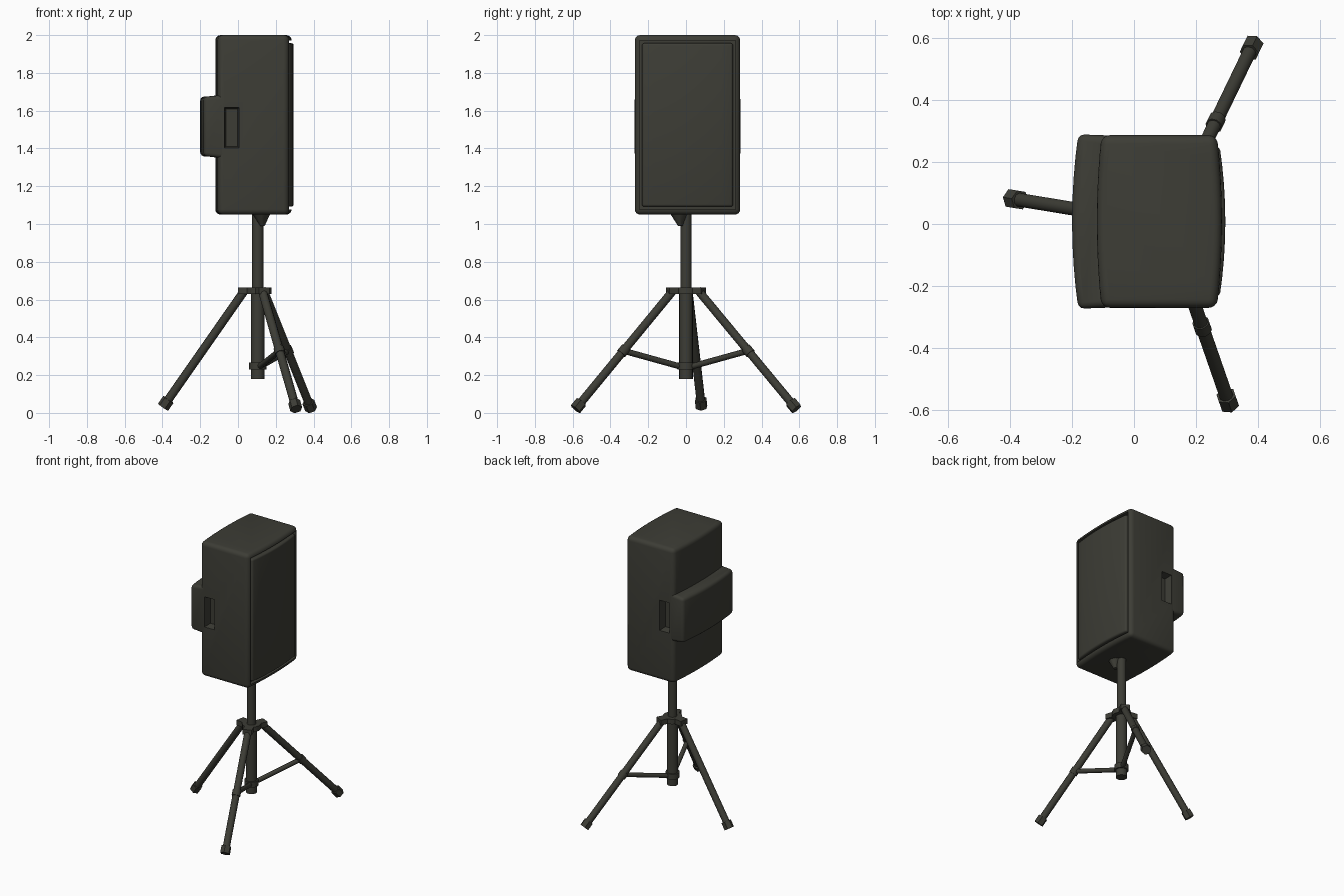
import bpy, bmesh, math
from mathutils import Vector

if "Cube" in bpy.data.objects:
    bpy.data.objects.remove(bpy.data.objects["Cube"])

mat = bpy.data.materials.new("dark olive grey")
mat.diffuse_color = (0.046, 0.046, 0.036, 1)
mat.use_nodes = True
mat.node_tree.nodes["Principled BSDF"].inputs["Base Color"].default_value = mat.diffuse_color
CY = 0.008                       # cabinet centre in y
POLE = Vector((0.105, 0, 0))


def finish(name, bm, angle=35):
    bmesh.ops.recalc_face_normals(bm, faces=bm.faces)
    me = bpy.data.meshes.new(name)
    bm.to_mesh(me)
    bm.free()
    ob = bpy.data.objects.new(name, me)
    bpy.context.collection.objects.link(ob)
    me.materials.append(mat)
    bpy.ops.object.select_all(action='DESELECT')
    ob.select_set(True)
    bpy.context.view_layer.objects.active = ob
    bpy.ops.object.shade_smooth_by_angle(angle=math.radians(angle))
    return ob


def slab(name, back, front, half, z0, z1, bevel, segs=4, shape=None):
    """Plan outline with bowed back and front, extruded in z, edges rounded.
    back / front = (x at the sides, x in the middle)."""
    n = 8
    pts = []
    for (edge, mid), sgn in ((front, 1), (back, -1)):
        for i in range(n + 1):
            t = (i / n * 2 - 1) * sgn
            pts.append((mid + (edge - mid) * t * t, CY + half * t))
    bm = bmesh.new()
    low = bm.faces.new([bm.verts.new((x, y, z0)) for x, y in pts])
    ext = bmesh.ops.extrude_face_region(bm, geom=[low])
    for v in ext['geom']:
        if isinstance(v, bmesh.types.BMVert):
            v.co.z = z1
    if shape:
        for v in bm.verts:
            shape(v)
    bmesh.ops.recalc_face_normals(bm, faces=bm.faces)
    if bevel:
        sharp = [e for e in bm.edges if e.calc_face_angle(0) > 0.5]
        bmesh.ops.bevel(bm, geom=sharp, offset=bevel, segments=segs,
                        profile=0.5, affect='EDGES', clamp_overlap=True)
    return finish(name, bm)


def rod(name, a, b, r1, r2=None, sides=12):
    a, b = Vector(a), Vector(b)
    bm = bmesh.new()
    bmesh.ops.create_cone(bm, cap_ends=True, segments=sides, radius1=r1,
                          radius2=r1 if r2 is None else r2, depth=(b - a).length)
    q = (b - a).to_track_quat('Z', 'Y')
    for v in bm.verts:
        v.co = q @ v.co + (a + b) / 2
    return finish(name, bm, 50)


def boolean(ob, other, op):
    m = ob.modifiers.new(op.lower(), 'BOOLEAN')
    m.object, m.operation, m.solver = other, op, 'EXACT'
    bpy.context.view_layer.objects.active = ob
    bpy.ops.object.modifier_apply(modifier=m.name)
    bpy.data.objects.remove(other)


# cabinet with amplifier hump at the back
cabinet = slab("speaker_cabinet", (-0.105, -0.12), (0.268, 0.284), 0.279, 1.05, 2.0, 0.028)


def hump_shape(v):
    if v.co.x < -0.1:            # chamfer towards the back
        v.co.z += 0.025 if v.co.z < 1.5 else -0.022
    else:                        # sink into the cabinet sides
        v.co.y = CY + (v.co.y - CY) * 0.97


hump = slab("hump", (-0.18, -0.2), (0.06, 0.06), 0.2815, 1.335, 1.695, 0.02, 3, hump_shape)
boolean(cabinet, hump, 'UNION')

# recess for the grille in the front baffle
boolean(cabinet, slab("baffle_cut", (0.245, 0.258), (0.4, 0.4), 0.253, 1.078, 1.972, 0), 'DIFFERENCE')

# hand grips in both sides, narrowing inwards
for s in (1, -1):
    bm = bmesh.new()
    bmesh.ops.create_cube(bm, size=1)
    for v in bm.verts:
        inner = v.co.y * s < 0
        k = 0.72 if inner else 1.0
        v.co = Vector((-0.033 + v.co.x * 0.085 * k, CY + s * (0.225 if inner else 0.30),
                       1.51 + v.co.z * 0.22 * (0.9 if inner else 1)))
    boolean(cabinet, finish("grip_cut", bm), 'DIFFERENCE')
bpy.context.view_layer.objects.active = cabinet
cabinet.select_set(True)
bpy.ops.object.shade_smooth_by_angle(angle=math.radians(35))

# bowed front grille
slab("front_grille", (0.235, 0.245), (0.277, 0.295), 0.241, 1.092, 1.957, 0.012, 3)

# pole, socket and collars
rod("upper_pole", POLE + Vector((0, 0, 0.6)), POLE + Vector((0, 0, 1.08)), 0.03, sides=16)
rod("lower_pole", POLE + Vector((0, 0, 0.18)), POLE + Vector((0, 0, 0.66)), 0.036, sides=16)
rod("pole_socket", (0.13, -0.03, 0.99), (0.125, -0.035, 1.06), 0.012, 0.05, 8)
rod("top_collar", POLE + Vector((0, 0, 0.63)), POLE + Vector((0, 0, 0.665)), 0.062, sides=12)
rod("lower_collar", POLE + Vector((0, 0, 0.23)), POLE + Vector((0, 0, 0.268)), 0.046, sides=12)

# three legs with lugs and feet; the two front ones are braced
feet = {"back": (-0.383, 0.08, 0.05), "left": (0.38, 0.57, 0.038), "right": (0.303, -0.57, 0.038)}
for side, f in feet.items():
    foot = Vector(f)
    out = Vector((foot.x - POLE.x, foot.y, 0)).normalized()
    top = POLE + out * 0.07 + Vector((0, 0, 0.65))
    axis = (foot - top).normalized()
    rod(side + "_leg", top, foot, 0.023, sides=10)
    rod(side + "_foot", foot - axis * 0.026, foot + axis * 0.024, 0.033, sides=6)
    bm = bmesh.new()
    bmesh.ops.create_cube(bm, size=1)
    across = Vector((-out.y, out.x, 0))
    for v in bm.verts:
        v.co = POLE + out * (0.06 + v.co.x * 0.085) + across * v.co.y * 0.06 + Vector((0, 0, 0.647 + v.co.z * 0.036))
    finish(side + "_lug", bm)
    if side != "back":
        joint = top.lerp(foot, 0.525)
        rod(side + "_brace", POLE + out * 0.03 + Vector((0, 0, 0.245)), joint, 0.016, sides=8)
        rod(side + "_brace_clamp", joint - axis * 0.02, joint + axis * 0.02, 0.028, sides=10)
